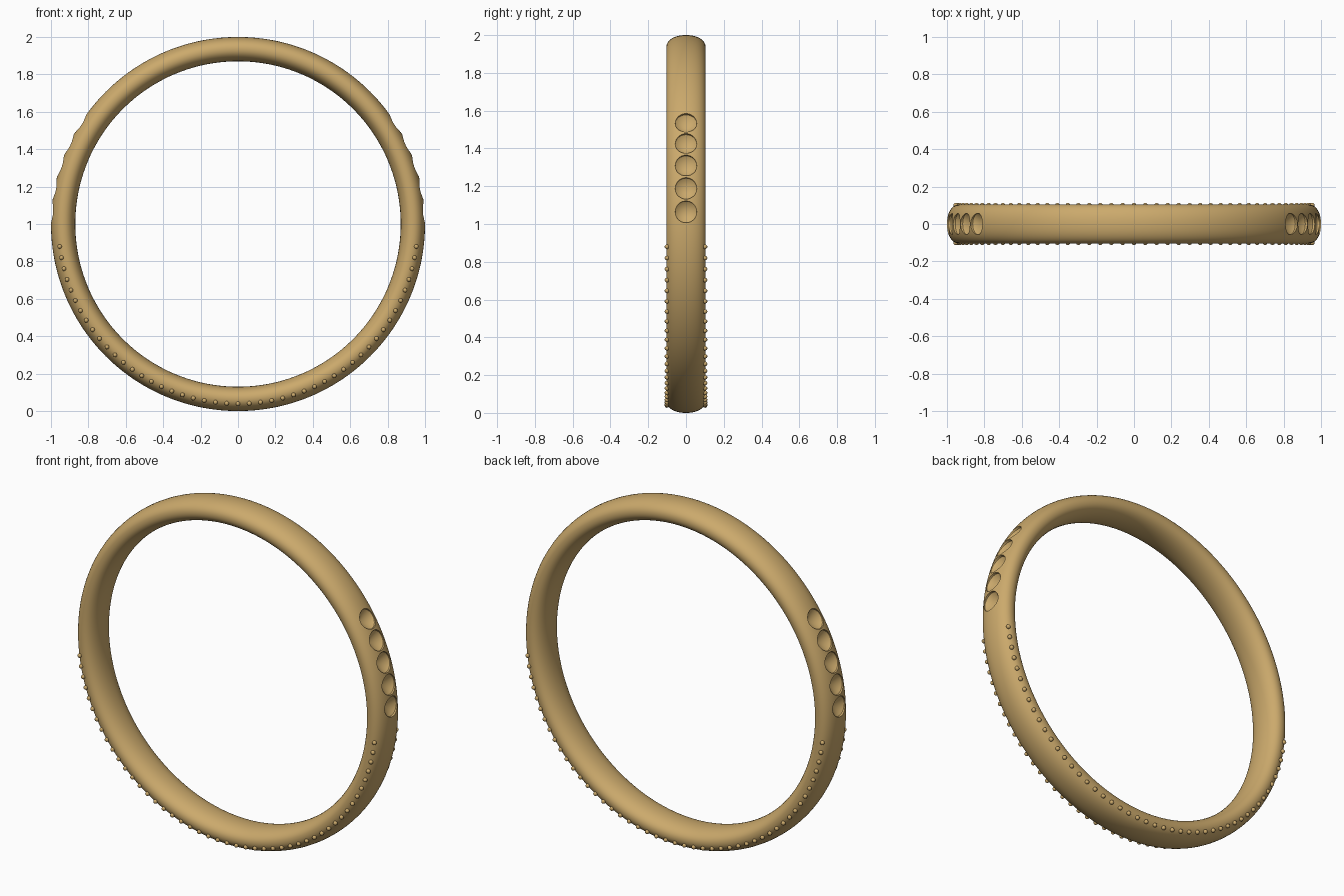
import bpy, bmesh, math
from mathutils import Matrix, Vector

if "Cube" in bpy.data.objects:
    bpy.data.objects.remove(bpy.data.objects["Cube"])

gold = bpy.data.materials.new("gold")
gold.diffuse_color = (0.6, 0.4, 0.15, 1)
gold.use_nodes = True
gold.node_tree.nodes["Principled BSDF"].inputs["Base Color"].default_value = gold.diffuse_color


def make_object(name, bm):
    bmesh.ops.recalc_face_normals(bm, faces=bm.faces)
    mesh = bpy.data.meshes.new(name)
    bm.to_mesh(mesh)
    bm.free()
    ob = bpy.data.objects.new(name, mesh)
    bpy.context.collection.objects.link(ob)
    mesh.materials.append(gold)
    return ob


def smooth(ob):
    bpy.ops.object.select_all(action='DESELECT')
    ob.select_set(True)
    bpy.context.view_layer.objects.active = ob
    bpy.ops.object.shade_smooth_by_angle(angle=math.radians(30))


def radial(angle, radius, y=0):
    return Vector((radius * math.cos(angle), y, 1 + radius * math.sin(angle)))


# Band: rounded oval section swept around the y axis
SEG, SIDES = 200, 40
MID, HALF_T, HALF_W, POWER = 0.935, 0.065, 0.104, 2 / 2.15


def section(k):
    a = 2 * math.pi * k / SIDES
    c, s = math.cos(a), math.sin(a)
    return (MID + HALF_T * math.copysign(abs(c) ** POWER, c),
            HALF_W * math.copysign(abs(s) ** POWER, s))


bm = bmesh.new()
rings = [[bm.verts.new(radial(2 * math.pi * i / SEG, *section(k))) for k in range(SIDES)]
         for i in range(SEG)]
for i in range(SEG):
    a, b = rings[i], rings[(i + 1) % SEG]
    for k in range(SIDES):
        n = (k + 1) % SIDES
        bm.faces.new((a[k], a[n], b[n], b[k]))
band = make_object("ring_band", bm)

# Cutter for five conical stone seats on each shoulder
bm = bmesh.new()
N = 40
for i in range(5):
    up = math.radians(3.7 + 7.2 * i)
    for ang in (up, math.pi - up):
        out = Vector((math.cos(ang), 0, math.sin(ang)))
        side = Vector((-math.sin(ang), 0, math.cos(ang)))
        tip = bm.verts.new(radial(ang, 0.94))
        loops = []
        for rad, height in ((0.057, 0.986), (0.059, 1.03)):
            loops.append([bm.verts.new(
                radial(ang, height)
                + side * rad * math.cos(2 * math.pi * k / N)
                + Vector((0, rad * math.sin(2 * math.pi * k / N), 0))) for k in range(N)])
        for k in range(N):
            n = (k + 1) % N
            bm.faces.new((tip, loops[0][k], loops[0][n]))
            bm.faces.new((loops[0][k], loops[1][k], loops[1][n], loops[0][n]))
        bm.faces.new(loops[1])
cutter = make_object("seat_cutter", bm)
cutter.hide_render = True

mod = band.modifiers.new("stone_seats", 'BOOLEAN')
mod.operation = 'DIFFERENCE'
mod.solver = 'EXACT'
mod.object = cutter
bpy.context.view_layer.objects.active = band
bpy.ops.object.modifier_apply(modifier=mod.name)
bpy.data.objects.remove(cutter)
smooth(band)

# Rows of small beads along both lower edges
for name, y in (("front_beads", -0.101), ("back_beads", 0.101)):
    bm = bmesh.new()
    for i in range(47):
        ang = math.radians(-7.2 - 3.6 * i)
        bmesh.ops.create_uvsphere(bm, u_segments=14, v_segments=10, radius=0.012,
                                  matrix=Matrix.Translation(radial(ang, 0.961, y)))
    smooth(make_object(name, bm))
